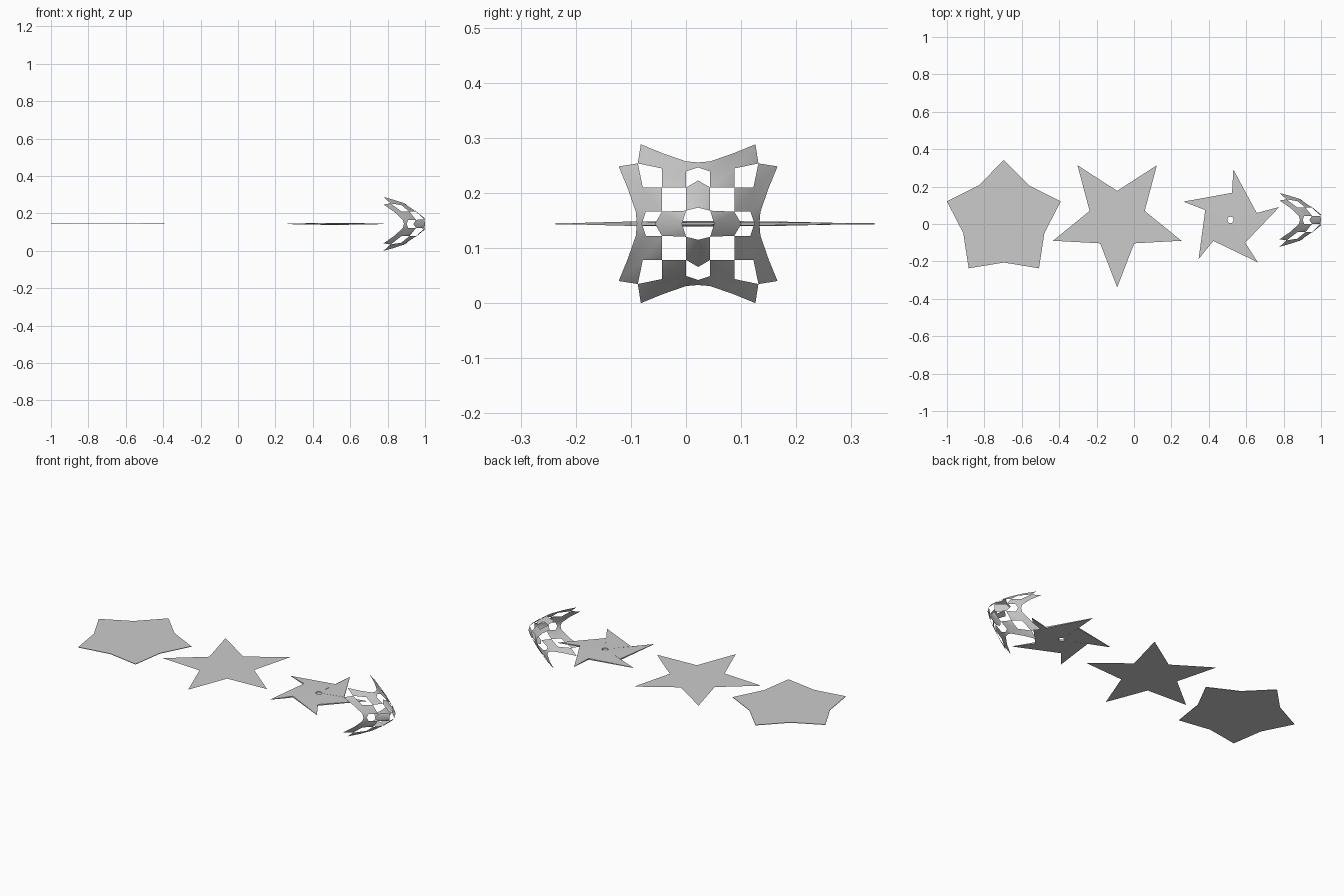
import bpy, bmesh, math
from math import pi, sin, cos

if "Cube" in bpy.data.objects:
    bpy.data.objects.remove(bpy.data.objects["Cube"])

CY, CZ = 0.022, 0.144


def make_object(name, bm):
    bmesh.ops.recalc_face_normals(bm, faces=bm.faces)
    mesh = bpy.data.meshes.new(name)
    bm.to_mesh(mesh)
    bm.free()
    ob = bpy.data.objects.new(name, mesh)
    bpy.context.collection.objects.link(ob)
    return ob


def star(r_out, r_in, start):
    return [((r_out, r_in)[i % 2] * cos(start + i * pi / 5),
             (r_out, r_in)[i % 2] * sin(start + i * pi / 5)) for i in range(10)]


# Blunt star made of separate web-like tiles, five rings by ten sectors
bm = bmesh.new()
outline = star(0.32, 0.228, pi / 2)
RINGS = 5
for k in range(RINGS):
    a, b = k / RINGS, (k + 1) / RINGS
    for i in range(10):
        p, q = outline[i], outline[(i + 1) % 10]
        loop = [(p, b), (q, b), (q, a), (p, a)] if k else [(p, b), (q, b), (p, 0)]
        bm.faces.new([bm.verts.new((v[0] * s - 0.696, v[1] * s + CY, CZ)) for v, s in loop])
web = make_object("web_star", bm)
mod = web.modifiers.new("thickness", 'SOLIDIFY')
mod.thickness = 0.003
mod.offset = 0

# Flat pointed star, a single face
bm = bmesh.new()
bm.faces.new([bm.verts.new((x - 0.09, y + CY, CZ)) for x, y in star(0.361, 0.155, -pi / 2)])
make_object("flat_star", bm)

# Throwing star: radial and slanted edges, thin tips, round hole in the hub
bm = bmesh.new()
N, BASE = 40, math.radians(14.8)
CX = 0.516


def ring_point(r, ang, z):
    return bm.verts.new((CX + r * cos(ang), CY + r * sin(ang), CZ + z))


def blade_layer(sign):
    hole = [ring_point(0.017, BASE + 2 * pi * i / N, 0.005 * sign) for i in range(N)]
    root = [ring_point(0.145, BASE + 2 * pi * i / 5, 0.004 * sign) for i in range(5)]
    tip = [ring_point(0.27, BASE + 2 * pi * i / 5, 0.0012 * sign) for i in range(5)]
    step = N // 5
    for i in range(5):
        j = (i + 1) % 5
        arc = [hole[(i * step + s) % N] for s in range(step + 1)]
        for s in range(step):
            bm.faces.new((arc[s], arc[s + 1], root[i]))
        bm.faces.new((arc[-1], tip[j], root[i]))
        bm.faces.new((arc[-1], root[j], tip[j]))
    rim = [v for i in range(5) for v in (root[i], tip[(i + 1) % 5], root[(i + 1) % 5])]
    return hole, rim


top, bottom = blade_layer(1), blade_layer(-1)
for upper, lower in zip(top, bottom):
    for i in range(len(upper)):
        j = (i + 1) % len(upper)
        if upper[i] is not upper[j]:
            bm.faces.new((upper[i], upper[j], lower[j], lower[i]))
# the root-to-tip overlap is hidden in the radial edge
bmesh.ops.remove_doubles(bm, verts=bm.verts, dist=1e-5)
make_object("throwing_star", bm)

# Checkered net thrown open towards -x, built as one quadrant and mirrored
GRID = {(0, 0): (0, 0), (0, 1): (0, 16), (0, 2): (0, 43), (0, 3): (0, 56), (0, 4): (0, 61),
        (1, 1): (12, 13), (1, 2): (12, 36), (1, 3): (12, 52), (1, 4): (12, 62),
        (2, 2): (36, 36), (2, 3): (36, 55), (2, 4): (35, 70),
        (3, 3): (60, 60), (3, 4): (57, 79)}


def net_point(p, q):
    y, z = GRID[(p, q)] if p <= q else GRID[(q, p)][::-1]
    y, z = y / 548, z / 548
    return (1.101 - 1.75 * math.sqrt(y * y + z * z + 0.0025), y, z)


bm = bmesh.new()
for p in range(4):
    for q in range(4):
        edge = max(p, q) == 3 and min(p, q) < 3
        if not (edge or (p + q) % 2):
            continue
        for sy in (1, -1):
            for sz in (1, -1):
                pts = [net_point(*c) for c in ((p, q), (p + 1, q), (p + 1, q + 1), (p, q + 1))]
                bm.faces.new([bm.verts.new((x, CY + sy * y, CZ + sz * z)) for x, y, z in pts])
bmesh.ops.remove_doubles(bm, verts=bm.verts, dist=1e-5)
net = make_object("open_net", bm)
for poly in net.data.polygons:
    poly.use_smooth = True
